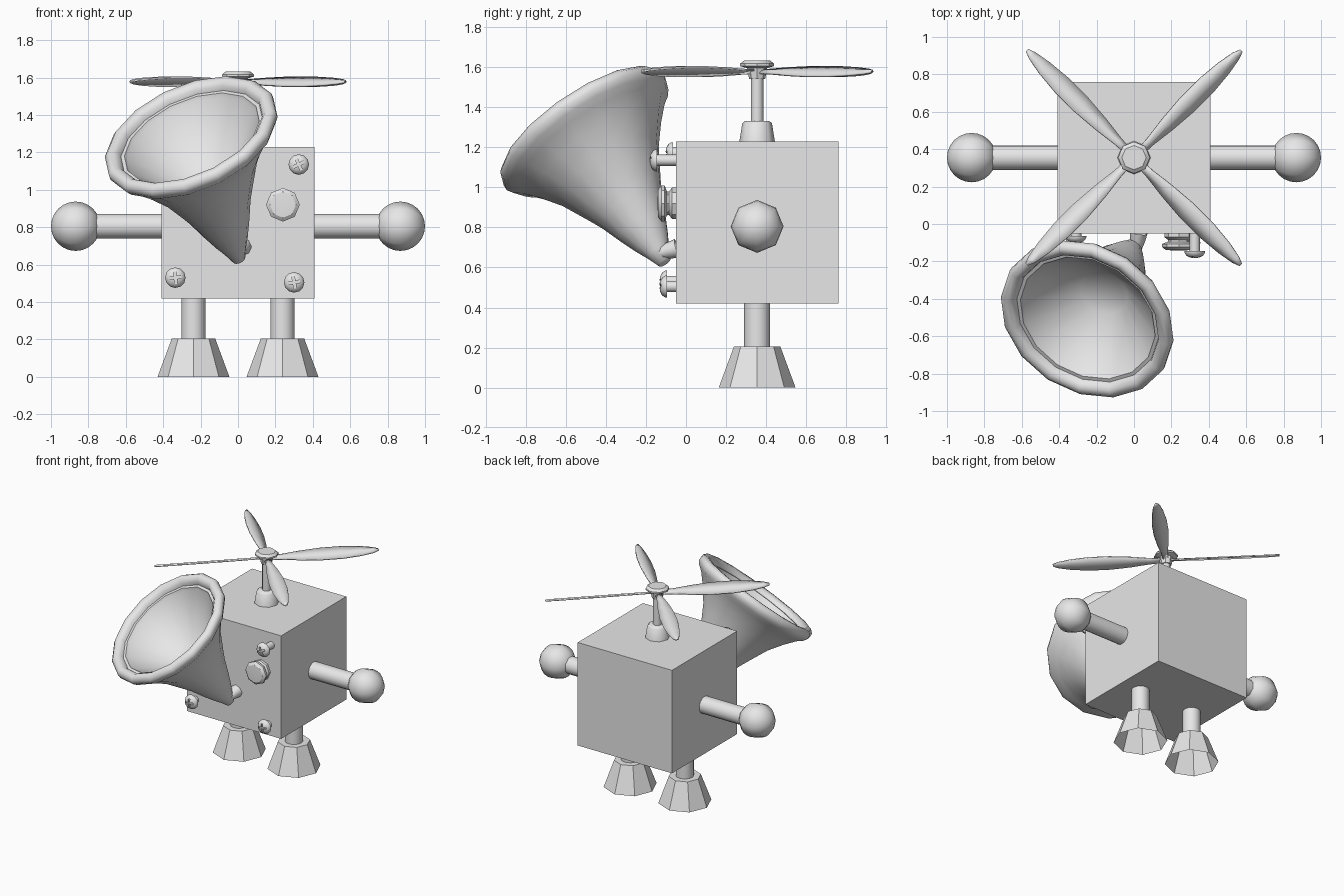
import bpy, bmesh, math
from mathutils import Vector, Matrix

old = bpy.data.objects.get("Cube")
if old:
    bpy.data.objects.remove(old, do_unlink=True)

grey = bpy.data.materials.new("light_grey")
grey.use_nodes = True
grey.diffuse_color = (0.8, 0.8, 0.8, 1)
grey.node_tree.nodes["Principled BSDF"].inputs["Base Color"].default_value = (0.8, 0.8, 0.8, 1)


def add_object(name, bm, matrix=None, smooth_angle=None):
    bmesh.ops.remove_doubles(bm, verts=bm.verts, dist=0.0002)
    bmesh.ops.recalc_face_normals(bm, faces=bm.faces)
    mesh = bpy.data.meshes.new(name)
    bm.to_mesh(mesh)
    bm.free()
    mesh.materials.append(grey)
    ob = bpy.data.objects.new(name, mesh)
    bpy.context.collection.objects.link(ob)
    ob.matrix_world = matrix or Matrix()
    if smooth_angle:
        bpy.ops.object.select_all(action='DESELECT')
        ob.select_set(True)
        bpy.context.view_layer.objects.active = ob
        bpy.ops.object.shade_smooth_by_angle(angle=math.radians(smooth_angle))
    return ob


def place(origin, axis):
    turn = Vector(axis).to_track_quat('Z', 'Y').to_matrix().to_4x4()
    return Matrix.Translation(origin) @ turn


def lathe(name, profile, origin, axis=(0, 0, 1), sides=8, smooth=50, drift=(0, 0)):
    """Sweep (radius, height) points around an axis; drift slants the axis."""
    bm = bmesh.new()
    rings = []
    for r, h in profile:
        angles = [math.tau * i / sides for i in range(sides)]
        rings.append([bm.verts.new((r * math.cos(a) + drift[0] * h,
                                    r * math.sin(a) + drift[1] * h, h)) for a in angles])
    for low, high in zip(rings, rings[1:]):
        for i in range(sides):
            j = (i + 1) % sides
            bm.faces.new((low[i], low[j], high[j], high[i]))
    return add_object(name, bm, place(origin, axis), smooth)


def box(name, size, centre, matrix=None):
    bm = bmesh.new()
    bmesh.ops.create_cube(bm, size=1)
    bmesh.ops.scale(bm, vec=size, verts=bm.verts)
    bmesh.ops.translate(bm, vec=centre, verts=bm.verts)
    return add_object(name, bm, matrix)


MID_Y = 0.355

# Body
box("body", (0.82, 0.81, 0.81), (0, MID_Y, 0.825))

# Arms with ball hands, legs with hollow flared feet
ball = [(0.132 * math.sin(math.pi * i / 12), -0.132 * math.cos(math.pi * i / 12))
        for i in range(13)]
for side, s in (("left", 1), ("right", -1)):
    lathe(side + "_arm", [(0, 0), (0.066, 0), (0.066, 0.42), (0, 0.42)],
          (0.38 * s, MID_Y, 0.805), (s, 0, 0), 16)
    lathe(side + "_hand", ball, (0.868 * s, MID_Y, 0.805), (s, 0, 0))
    lathe(side + "_leg", [(0.065, 0.18), (0.065, 0.44)], (0.238 * s, MID_Y, 0), sides=16)
    lathe(side + "_foot", [(0.192, 0), (0.116, 0.205), (0, 0.205)], (0.238 * s, MID_Y, 0),
          smooth=30)

# Rotor base, mast and hub
lathe("rotor_base", [(0.09, 1.22), (0.074, 1.32), (0.06, 1.332), (0, 1.332)], (0, MID_Y, 0))
lathe("mast", [(0.031, 1.32), (0.031, 1.55)], (0, MID_Y, 0), sides=12)
lathe("rotor_hub", [(0, 1.54), (0.04, 1.54), (0.05, 1.595), (0.085, 1.605),
                    (0.085, 1.617), (0.065, 1.633), (0, 1.633)], (0, MID_Y, 0), smooth=30)

# Four pitched blades
stations = [(0.03, 0.02), (0.12, 0.025), (0.25, 0.043), (0.4, 0.056), (0.55, 0.056),
            (0.68, 0.043), (0.77, 0.025), (0.81, 0.008)]
for k in range(4):
    bm = bmesh.new()
    rows = [[bm.verts.new((r, w * t, 0.006 * (1 - t * t))) for t in (-1, 0, 1)]
            for r, w in stations]
    for a, b in zip(rows, rows[1:]):
        for i in range(2):
            bm.faces.new((a[i], b[i], b[i + 1], a[i + 1]))
    pose = (Matrix.Translation((0, MID_Y, 1.577))
            @ Matrix.Rotation(math.radians(45 + 90 * k), 4, 'Z')
            @ Matrix.Rotation(math.radians(24), 4, 'X'))
    blade = add_object("rotor_blade_%d" % (k + 1), bm, pose, 40)
    solid = blade.modifiers.new("thickness", 'SOLIDIFY')
    solid.thickness = 0.01
    solid.offset = 0

# Horn: outer flare, rolled rim, inner cone and throat floor
horn = [(0, -0.83), (0.035, -0.825), (0.062, -0.76), (0.092, -0.7), (0.135, -0.6),
        (0.18, -0.486), (0.21, -0.425), (0.29, -0.27), (0.366, -0.165), (0.43, -0.09),
        (0.468, -0.06), (0.488, -0.03), (0.488, 0), (0.465, 0.022), (0.435, 0.02),
        (0.412, 0), (0.405, -0.025), (0.385, -0.025), (0.375, -0.045),
        (0.135, -0.3), (0, -0.3)]
mouth = Vector((-0.255, -0.515, 1.295))
facing = Vector((-0.344, -0.53, 0.775))
sag = facing.to_track_quat('Z', 'Y').inverted() @ Vector((0.028, 0.034, 0.036))
lathe("horn", horn, mouth, facing, 16, 60, (sag.x, sag.y))
lathe("horn_collar", [(0.048, 0), (0.04, 0.05), (0.03, 0.09), (0, 0.09)],
      (0.025, -0.045, 0.695), (-0.15, -1, -0.25))

# Knob
lathe("knob", [(0.078, 0), (0.078, 0.025), (0.058, 0.04), (0.06, 0.05), (0.09, 0.062),
               (0.09, 0.078), (0.07, 0.094), (0, 0.098)],
      (0.24, -0.045, 0.92), (0, -1, 0), smooth=35)

# Cross-head screws: x, z, head stand-off, slot turn
screws = [(0.325, 1.135, 0.095, 25), (-0.31, 1.17, 0.015, 10),
          (-0.335, 0.53, 0.045, 5), (0.30, 0.505, 0.045, 10)]
dome = [(0.03, -0.02), (0.055, 0), (0.055, 0.008), (0.045, 0.024), (0.026, 0.034), (0, 0.038)]
for n, (x, z, out, turn) in enumerate(screws, 1):
    profile = [(0, -0.02), (0.028, -0.02), (0.028, out)] + [(r, h + out) for r, h in dome[1:]]
    screw = lathe("screw_%d" % n, profile, (x, -0.05, z), (0, -1, 0), 12, 40)
    for a in (0, 90):
        pose = screw.matrix_world @ Matrix.Rotation(math.radians(turn + a), 4, 'Z')
        cutter = box("slot_cutter", (0.066, 0.014, 0.05), (0, 0, out + 0.047), pose)
        cutter.hide_render = True
        cut = screw.modifiers.new("slot", 'BOOLEAN')
        cut.operation = 'DIFFERENCE'
        cut.object = cutter
        bpy.context.view_layer.objects.active = screw
        bpy.ops.object.modifier_apply(modifier=cut.name)
        bpy.data.objects.remove(cutter, do_unlink=True)
